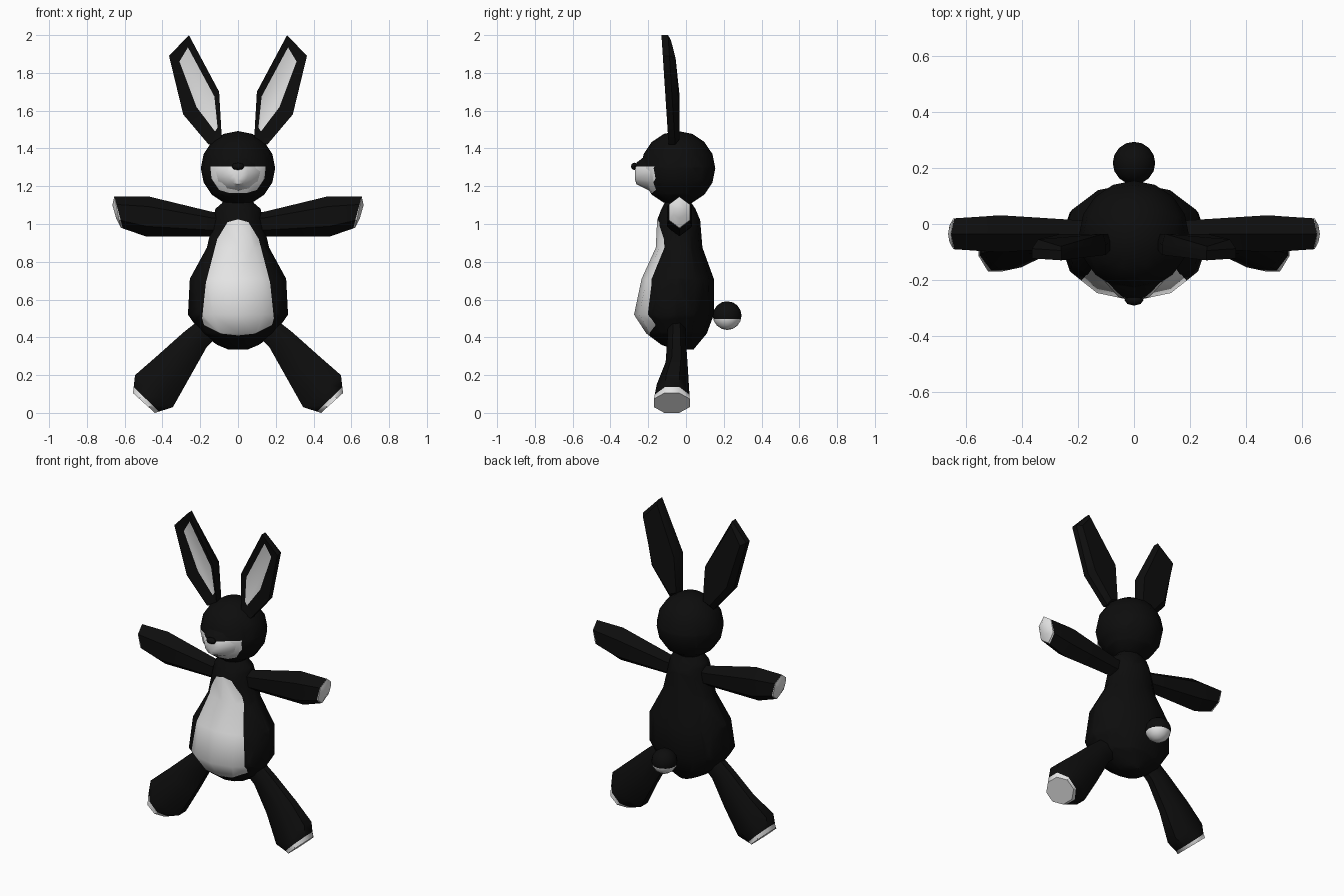
import bpy, bmesh, math
from mathutils import Vector, Matrix

if "Cube" in bpy.data.objects:
    bpy.data.objects.remove(bpy.data.objects["Cube"])


def material(name, v):
    m = bpy.data.materials.new(name)
    m.diffuse_color = (v, v, v, 1)
    m.use_nodes = True
    m.node_tree.nodes["Principled BSDF"].inputs["Base Color"].default_value = m.diffuse_color
    return m


MATS = [material("black_fur", 0.004), material("pale_fur", 0.8)]


def loft(rings):
    """Skin a list of equal-length point rings, with capped ends."""
    bm = bmesh.new()
    vs = [[bm.verts.new(p) for p in r] for r in rings]
    n = len(vs[0])
    for a, b in zip(vs, vs[1:]):
        for i in range(n):
            bm.faces.new((a[i], a[(i + 1) % n], b[(i + 1) % n], b[i]))
    bm.faces.new(vs[0])
    bm.faces.new(vs[-1])
    bmesh.ops.recalc_face_normals(bm, faces=bm.faces)
    return bm


def ball(c, r, seg=16):
    bm = bmesh.new()
    bmesh.ops.create_uvsphere(bm, u_segments=seg, v_segments=seg // 2, radius=r,
                              matrix=Matrix.Translation(c))
    return bm


def outline_planes(pts):
    """Half-spaces (point, inward normal) around a convex xz outline."""
    mid = sum((Vector((x, 0, z)) for x, z in pts), Vector()) / len(pts)
    out = []
    for (x0, z0), (x1, z1) in zip(pts, pts[1:] + pts[:1]):
        p, n = Vector((x0, 0, z0)), Vector((z1 - z0, 0, x0 - x1)).normalized()
        out.append((p, n if (mid - p).dot(n) > 0 else -n))
    return out


def paint(bm, planes):
    """Cut along the planes, then make the faces inside all of them pale."""
    for p, n in planes:
        bmesh.ops.bisect_plane(bm, geom=bm.verts[:] + bm.edges[:] + bm.faces[:],
                               dist=1e-5, plane_co=p, plane_no=n)
    for f in bm.faces:
        c = f.calc_center_median()
        if all((c - Vector(p)).dot(Vector(n)) > -1e-5 for p, n in planes):
            f.material_index = 1


def finish(name, bm, mirror=False, angle=45):
    me = bpy.data.meshes.new(name)
    bm.to_mesh(me)
    bm.free()
    for m in MATS:
        me.materials.append(m)
    me.shade_smooth()
    me.set_sharp_from_angle(angle=math.radians(angle))
    ob = bpy.data.objects.new(name, me)
    bpy.context.collection.objects.link(ob)
    if mirror:
        me2 = me.copy()
        me2.transform(Matrix.Scale(-1, 4, (1, 0, 0)))
        me2.flip_normals()
        ob.name = "right_" + name
        bpy.context.collection.objects.link(bpy.data.objects.new("left_" + name, me2))


def limb(stations, n, phase=0.0):
    """Station: top (x, z), bottom (x, z), centre y, half depth."""
    ang = [2 * math.pi * i / n + phase for i in range(n)]
    mc = max(math.cos(a) for a in ang)
    ms = max(math.sin(a) for a in ang)
    rings = []
    for (tx, tz), (bx, bz), cy, hy in stations:
        ring = []
        for a in ang:
            t = (1 + math.cos(a) / mc) / 2
            ring.append((bx + (tx - bx) * t, cy + hy * math.sin(a) / ms, bz + (tz - bz) * t))
        rings.append(ring)
    return loft(rings)


# Body: z, half width, front y, back y
rings = []
for z, w, f, b in [(.335, .05, -.06, .04), (.36, .11, -.13, .06), (.42, .195, -.21, .11),
                   (.52, .265, -.275, .147), (.71, .255, -.235, .147), (.875, .165, -.16, .087),
                   (1.02, .13, -.153, .075), (1.08, .12, -.13, .05), (1.11, .085, -.115, .03),
                   (1.15, .07, -.1, .02)]:
    rings.append([(w * math.sin(a), (f + b) / 2 - (b - f) / 2 * math.cos(a), z)
                  for a in (2 * math.pi * i / 12 for i in range(12))])
body = loft(rings)
half = [(.055, 1.01), (.11, .92), (.17, .69), (.19, .5), (.18, .465), (.09, .42)]
paint(body, outline_planes([(0, 1.025)] + half + [(0, .41)] + [(-x, z) for x, z in half[::-1]])
      + [((0, -.05, 0), (0, -1, 0))])
finish("body", body)

# Head with pale lower face
head = ball((0, -.042, 1.295), .197)
half = [(.147, 1.305), (.14, 1.24), (.1, 1.18), (.05, 1.165)]
paint(head, outline_planes(half + [(-x, z) for x, z in half[::-1]])
      + [((0, -.15, 0), (0, -1, 0))])
finish("head", head)

# Snout and nose
rings = []
for y, w, lo, hi in [(-.12, .16, 1.15, 1.42), (-.17, .137, 1.165, 1.395),
                     (-.262, .055, 1.21, 1.325), (-.27, .02, 1.235, 1.305)]:
    rings.append([(w * math.sin(a), y, (lo + hi) / 2 + (hi - lo) / 2 * math.cos(a))
                  for a in (2 * math.pi * i / 12 for i in range(12))])
snout = loft(rings)
paint(snout, [((0, 0, 1.305), (0, 0, -1))])
finish("snout", snout)
nose = ball((0, 0, 0), .02, 8)
bmesh.ops.transform(nose, verts=nose.verts,
                    matrix=Matrix.Translation((0, -.272, 1.305)) @ Matrix.Diagonal((1.7, 1, 1, 1)))
finish("nose", nose)

# Ears with a slightly sunken pale lining
outer = [(.26, 2.0), (.365, 1.89), (.29, 1.58), (.155, 1.42), (.085, 1.44), (.1, 1.70)]
inner = [(.265, 1.935), (.31, 1.86), (.22, 1.62), (.122, 1.49), (.108, 1.51), (.125, 1.675)]


def front_y(z):
    return -.13 + (2 - z) * .065


def back_y(z):
    return -.08 + (.045 if z < 1.8 else .025 if z < 1.95 else 0)


ear = loft([[(x, front_y(z) + .015, z) for x, z in inner],
            [(x, front_y(z), z) for x, z in outer],
            [(x, front_y(z) + .035, z) for x, z in outer],
            [(x * .6 + u * .4, back_y(z), z * .6 + v * .4)
             for (x, z), (u, v) in zip(outer, inner)]])
ear.faces.ensure_lookup_table()
for fc in ear.faces:
    if all(any(abs(v.co.x - x) + abs(v.co.z - z) < 1e-4 for x, z in inner) for v in fc.verts):
        fc.material_index = 1
finish("ear", ear, True, 35)

# Arms with pale hand ends
arm = limb([((.06, 1.06), (.06, .935), -.035, .04), ((.14, 1.065), (.14, .935), -.035, .045),
            ((.47, 1.145), (.49, .935), -.035, .066), ((.655, 1.145), (.62, .98), -.035, .055),
            ((.665, 1.1), (.645, 1.03), -.035, .03)], 6)
paint(arm, [((.645, 0, 1.11), (.95, 0, -.25))])
finish("arm", arm, True)

# Legs with pale soles
leg = limb([((.17, .52), (.08, .43), -.05, .045), ((.29, .425), (.165, .35), -.05, .048),
            ((.43, .30), (.255, .19), -.05, .058), ((.545, .20), (.345, .03), -.07, .085),
            ((.556, .105), (.44, 0), -.075, .095)], 8, math.pi / 8)
paint(leg, [((.54, 0, .125), (.7, 0, -.72))])
finish("leg", leg, True)

# Tail with pale underside
tail = ball((0, .218, .515), .076)
paint(tail, [((0, 0, .497), (0, 0, -1))])
finish("tail", tail)
